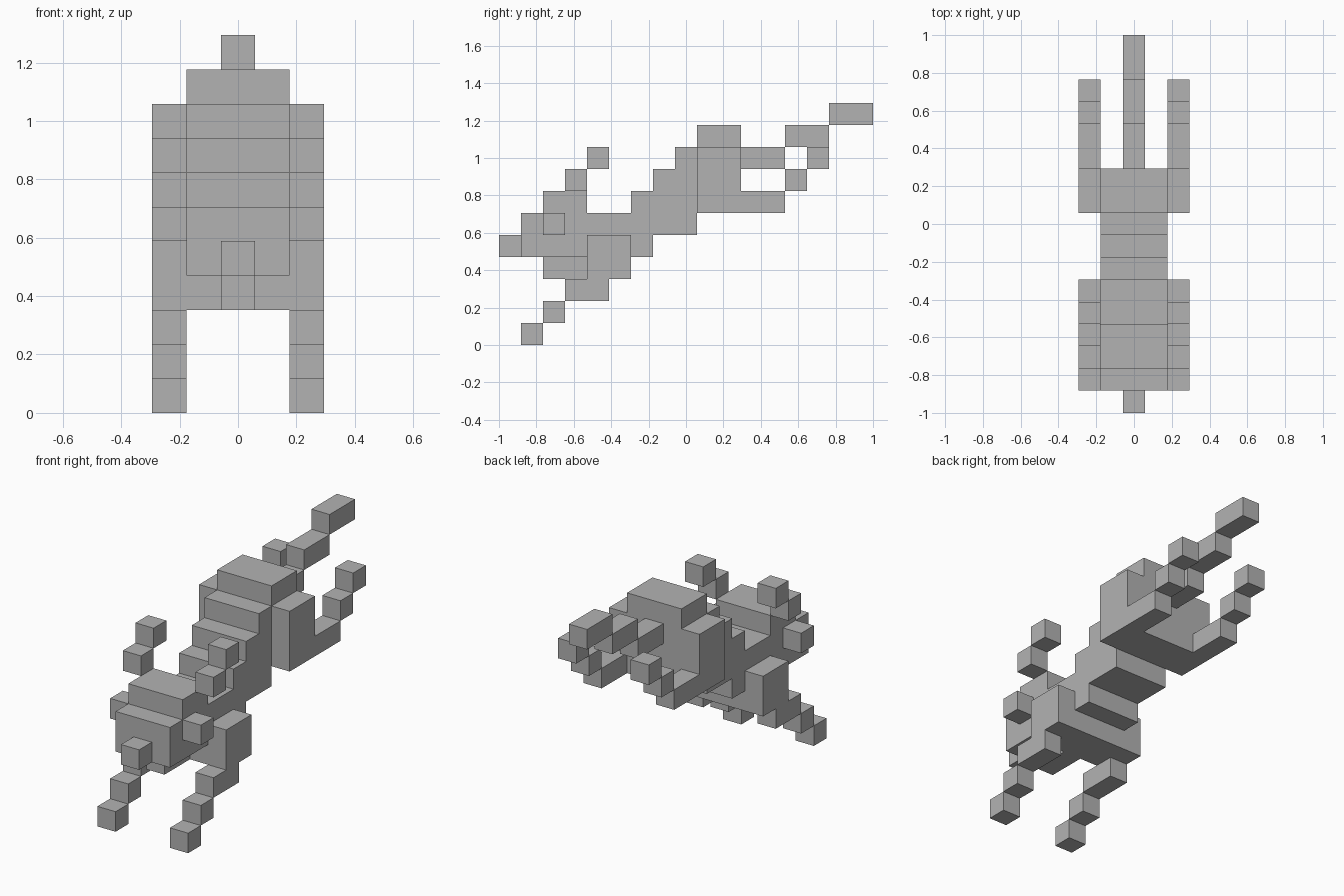
import bpy
import bmesh
from mathutils import Vector

cube = bpy.data.objects.get("Cube")
if cube:
    bpy.data.objects.remove(cube, do_unlink=True)

U = 2 / 17  # size of one block

grey = bpy.data.materials.new("plain grey")
grey.use_nodes = True
colour = (0.45, 0.45, 0.45, 1)
grey.diffuse_color = colour
grey.node_tree.nodes["Principled BSDF"].inputs["Base Color"].default_value = colour


def block_part(name, runs, x_range):
    """Solid made of blocks; each run is (row, first, last) along the body."""
    cells = {(x, y, z) for z, a, b in runs
             for y in range(a, b + 1) for x in x_range}
    bm = bmesh.new()
    corners = {}

    def corner(p):
        key = tuple(round(2 * c) for c in p)
        if key not in corners:
            corners[key] = bm.verts.new(((p[0]) * U, (p[1] - 8) * U, (p[2] + 0.5) * U))
        return corners[key]

    # Only the outer sides of the blocks become faces
    for cell in cells:
        for axis in range(3):
            for sign in (-1, 1):
                n = Vector((0, 0, 0))
                n[axis] = sign
                if tuple(round(c) for c in Vector(cell) + n) in cells:
                    continue
                u = Vector((0, 0, 0))
                u[(axis + 1) % 3] = 0.5
                v = n.cross(u)
                m = Vector(cell) + n / 2
                bm.faces.new([corner(p) for p in (m - u - v, m + u - v, m + u + v, m - u + v)])
    bmesh.ops.dissolve_limit(bm, angle_limit=0.01, verts=bm.verts, edges=bm.edges)
    mesh = bpy.data.meshes.new(name)
    bm.to_mesh(mesh)
    bm.free()
    mesh.materials.append(grey)
    obj = bpy.data.objects.new(name, mesh)
    bpy.context.collection.objects.link(obj)
    return obj


middle = (0,)
wide = (-1, 0, 1)

# Head, neck and stepped back
block_part("body", [(3, 4, 5), (4, 1, 6), (5, 1, 8), (6, 2, 3), (6, 6, 10),
                    (7, 7, 10), (8, 8, 10), (9, 9, 10)], wide)
block_part("snout", [(4, 0, 0)], middle)
block_part("jaw", [(3, 2, 3)], middle)
block_part("tail", [(8, 11, 12), (9, 13, 14), (10, 15, 16)], middle)

# Paired parts
for side, x in (("left", 2), ("right", -2)):
    block_part(side + "_front_leg", [(0, 1, 1), (1, 2, 2), (2, 3, 4), (3, 4, 5), (4, 4, 5)], (x,))
    block_part(side + "_hind_leg", [(6, 9, 12), (7, 9, 10), (8, 9, 10), (7, 13, 13), (8, 14, 14)], (x,))
    block_part(side + "_cheek", [(5, 2, 2)], (x,))
    block_part(side + "_horn", [(7, 3, 3), (8, 4, 4)], (x,))
